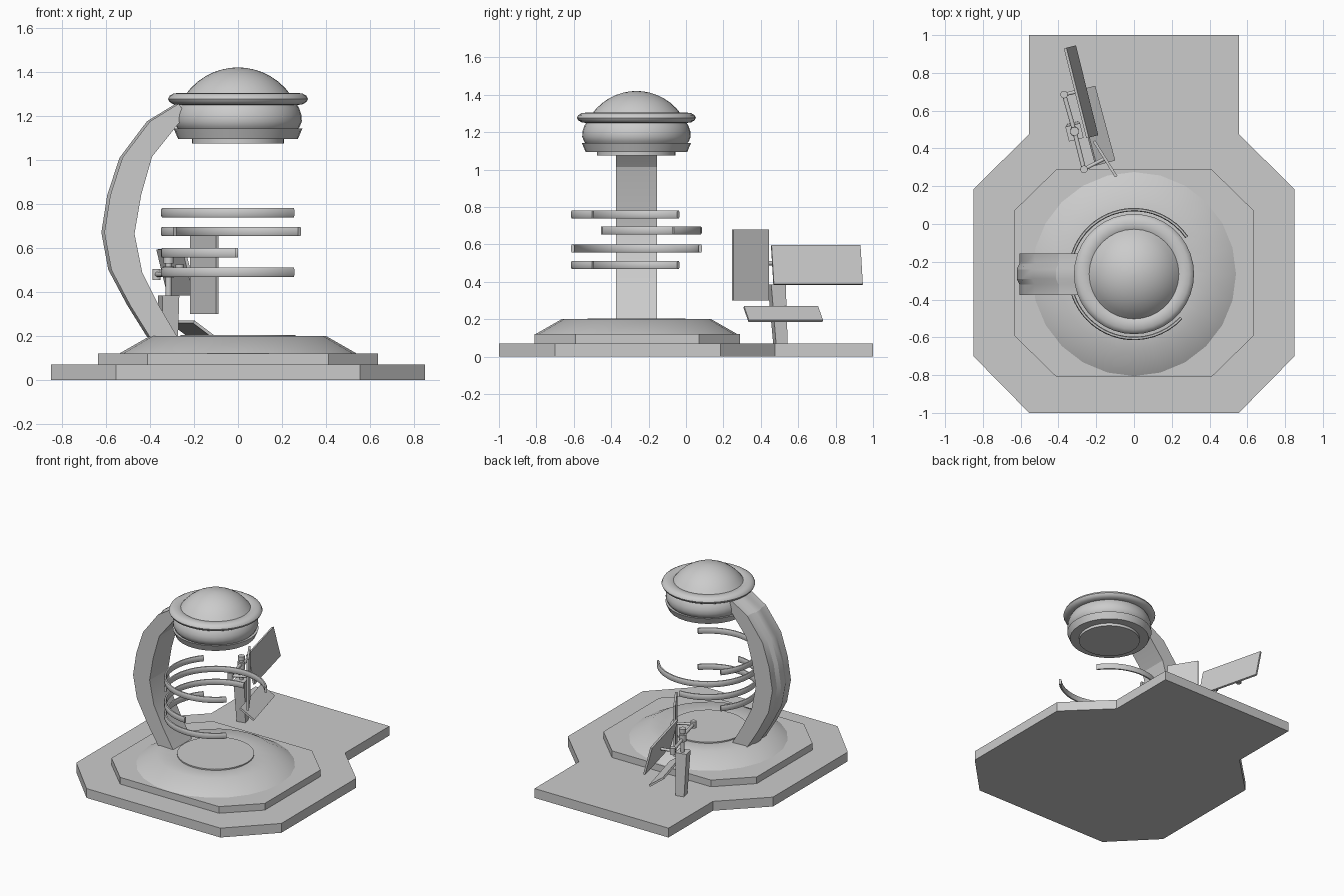
import bpy, bmesh, math
from mathutils import Vector, Matrix

if "Cube" in bpy.data.objects:
    bpy.data.objects.remove(bpy.data.objects["Cube"])

CY = -0.265  # y of the main vertical axis


def finish(name, bm, smooth=None):
    bmesh.ops.recalc_face_normals(bm, faces=bm.faces)
    me = bpy.data.meshes.new(name)
    bm.to_mesh(me)
    bm.free()
    ob = bpy.data.objects.new(name, me)
    bpy.context.collection.objects.link(ob)
    if smooth:
        bpy.ops.object.select_all(action='DESELECT')
        bpy.context.view_layer.objects.active = ob
        ob.select_set(True)
        bpy.ops.object.shade_smooth_by_angle(angle=math.radians(smooth))
    return ob


def loft(name, rings, smooth=None, closed=False):
    """Skin a list of matching point loops; cap the ends unless closed."""
    bm = bmesh.new()
    vs = [[bm.verts.new(p) for p in r] for r in rings]
    n = len(rings[0])
    pairs = list(zip(vs, vs[1:])) + ([(vs[-1], vs[0])] if closed else [])
    for a, b in pairs:
        for i in range(n):
            j = (i + 1) % n
            bm.faces.new((a[i], a[j], b[j], b[i]))
    if not closed:
        bm.faces.new(vs[0])
        bm.faces.new(vs[-1])
    return finish(name, bm, smooth)


def slab(name, half, z0, z1):
    """Extrude a left-right symmetric outline given by its right half."""
    pts = half + [(-x, y) for x, y in reversed(half)]
    return loft(name, [[(x, y, z) for x, y in pts] for z in (z0, z1)])


def lathe(name, profile, seg=32, smooth=35):
    """Turn an (r, z) profile about the main axis."""
    ang = [2 * math.pi * i / seg for i in range(seg)]
    return loft(name, [[(r * math.cos(a), CY + r * math.sin(a), z) for a in ang]
                       for r, z in profile], smooth)


def plate(name, center, size, yaw, tilt=0):
    """Box: local x = length, y = thickness, z = height."""
    bm = bmesh.new()
    m = (Matrix.Translation(center) @ Matrix.Rotation(math.radians(yaw), 4, 'Z')
         @ Matrix.Rotation(math.radians(tilt), 4, 'X') @ Matrix.Diagonal((*size, 1)))
    bmesh.ops.create_cube(bm, size=1, matrix=m)
    return finish(name, bm)


def rod(name, a, b, r, seg=10):
    a, b = Vector(a), Vector(b)
    d = b - a
    bm = bmesh.new()
    m = Matrix.Translation((a + b) / 2) @ d.to_track_quat('Z', 'Y').to_matrix().to_4x4()
    bmesh.ops.create_cone(bm, cap_ends=True, segments=seg, radius1=r, radius2=r,
                          depth=d.length, matrix=m)
    return finish(name, bm, 40)


# Floor platform and stepped octagon
slab("platform", [(0.555, -1.0), (0.85, -0.7), (0.85, 0.185), (0.555, 0.475), (0.555, 1.0)], 0, 0.07)
slab("octagon_step", [(0.41, -0.81), (0.635, -0.59), (0.635, 0.07), (0.41, 0.29)], 0.07, 0.12)

# Sloped round dais and standing disc
lathe("round_dais", [(0.54, 0.12), (0.40, 0.2), (0.28, 0.195)], 24)
lathe("standing_disc", [(0.262, 0.19), (0.262, 0.204)])

# Curved support arm: outer and inner edge points in the x-z plane
outer = [(-0.40, 0.195), (-0.49, 0.34), (-0.575, 0.50), (-0.607, 0.67), (-0.58, 0.84),
         (-0.525, 1.01), (-0.40, 1.175), (-0.27, 1.255)]
inner = [(-0.275, 0.195), (-0.36, 0.34), (-0.435, 0.49), (-0.47, 0.665), (-0.44, 0.84),
         (-0.39, 1.015), (-0.27, 1.165), (-0.23, 1.20)]
section = [(0, -0.11), (1, -0.11), (1, -0.055), (1.1, -0.025), (1.1, 0.025),
           (1, 0.055), (1, 0.11), (0, 0.11)]
loft("support_arm", [[(i[0] + t * (o[0] - i[0]), CY + y, i[1] + t * (o[1] - i[1]))
                      for t, y in section] for o, i in zip(outer, inner)], 20)

# Overhead pod: body, lower lip, emitter, flange and dome
lathe("pod_body", [(0.262, 1.13), (0.28, 1.15), (0.29, 1.175), (0.288, 1.205),
                   (0.278, 1.235), (0.262, 1.26)])
lathe("pod_lip", [(0.272, 1.095), (0.292, 1.142), (0.255, 1.135)])
lathe("pod_emitter", [(0.21, 1.075), (0.21, 1.10)])
flange = [(0.268 + 0.05 * math.cos(a), 1.277 + 0.028 * math.sin(a))
          for a in [2 * math.pi * k / 12 for k in range(12)]]
angs = [2 * math.pi * i / 36 for i in range(36)]
loft("pod_flange", [[(r * math.cos(a), CY + r * math.sin(a), z) for r, z in flange]
                    for a in angs], 50, closed=True)
R = (0.24 ** 2 + 0.125 ** 2) / (2 * 0.125)
half = math.asin(0.24 / R)
lathe("pod_dome", [(0.24, 1.27)] + [(R * math.sin(half * k), 1.42 - R + R * math.cos(half * k))
                   for k in (1, 0.85, 0.7, 0.55, 0.4, 0.25, 0.12, 0.02)])

# Half-ring scanners at four heights
for k, (z, start) in enumerate([(0.76, 139), (0.675, 35), (0.578, 90), (0.49, 139)]):
    prof = [(0.350, -0.014), (0.350, 0.014), (0.346, 0.021), (0.336, 0.021),
            (0.332, 0.014), (0.332, -0.014), (0.336, -0.021), (0.346, -0.021)]
    steps = [math.radians(start + 178 * i / 24) for i in range(25)]
    loft(f"scan_ring_{k + 1}", [[(r * math.cos(a), CY + r * math.sin(a), z + h)
                                 for r, h in prof] for a in steps], 50)

# Console pedestal, tapering downward
yaw = Matrix.Rotation(math.radians(14), 4, 'Z')
loft("console_pedestal", [[Vector((-0.315, y, z)) + yaw @ Vector((sx * w, sy * w, 0))
                           for sx, sy in ((-1, -1), (1, -1), (1, 1), (-1, 1))]
                          for y, z, w in ((0.505, 0.07, 0.032), (0.485, 0.385, 0.04))])

# Screens and keyboard shelf
plate("main_screen", (-0.28, 0.70, 0.49), (0.49, 0.014, 0.215), 104, -14)
plate("side_screen", (-0.153, 0.345, 0.49), (0.222, 0.015, 0.38), -58)
plate("keyboard_shelf", (-0.205, 0.52, 0.228), (0.41, 0.014, 0.125), 105, -54)

# Swivel post with two jointed arms carrying the screens
hub, far, near = (-0.315, 0.49), (-0.37, 0.685), (-0.265, 0.29)
rod("swivel_post", (*hub, 0.37), (*hub, 0.535), 0.014)
rod("swivel_cap", (*hub, 0.53), (*hub, 0.56), 0.024)
for label, end, target, z in (("main", far, (-0.285, 0.705), 0.48),
                              ("side", near, (-0.158, 0.345), 0.50)):
    rod(f"{label}_screen_arm", (*hub, z), (*end, z), 0.012)
    rod(f"{label}_screen_joint", (*end, z - 0.025), (*end, z + 0.025), 0.02)
    rod(f"{label}_screen_link", (*end, z), (*target, z), 0.010)
rod("swivel_collar", (*hub, 0.465), (*hub, 0.515), 0.026)
